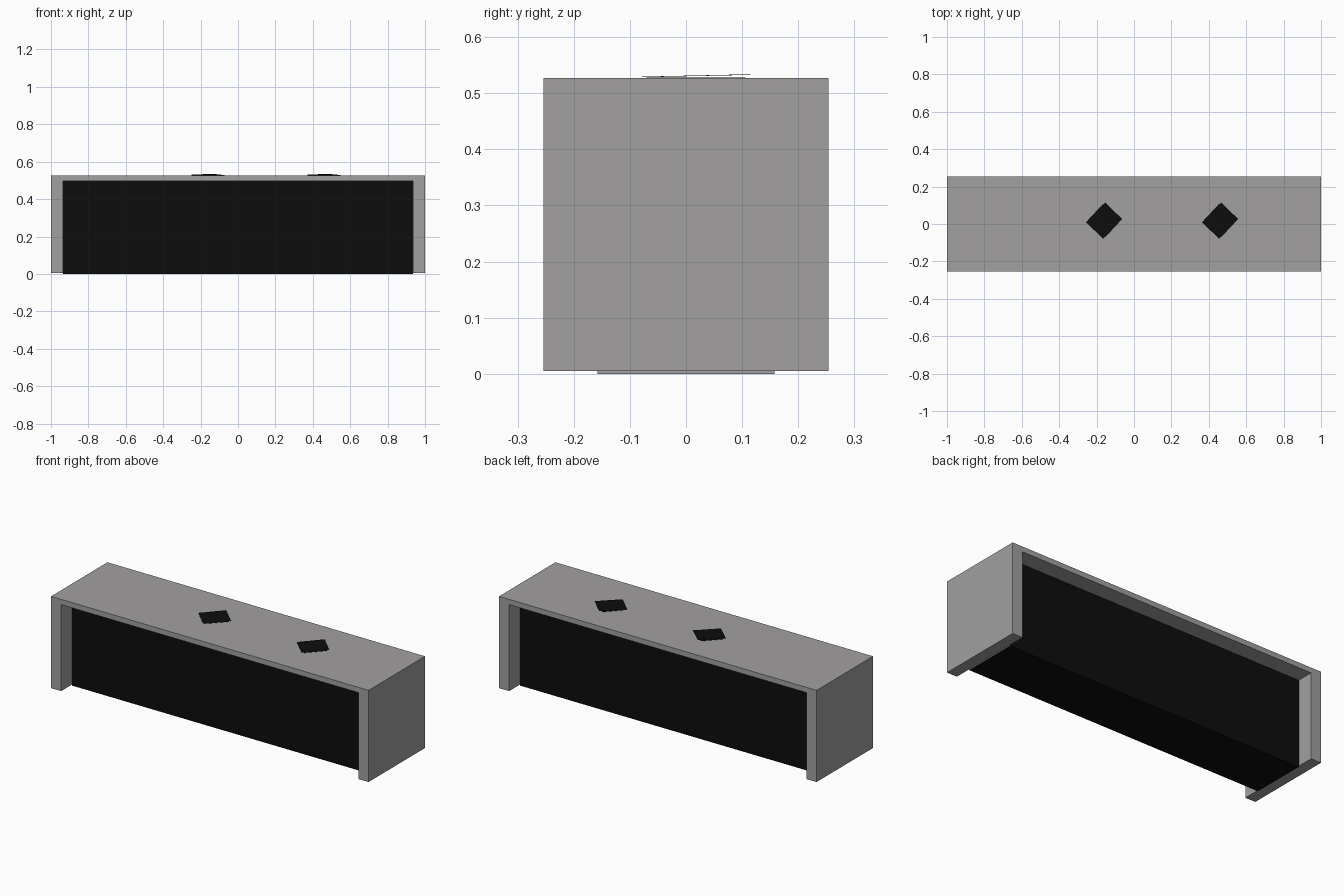
import bpy, math
from mathutils import Matrix, Vector

if "Cube" in bpy.data.objects:
    bpy.data.objects.remove(bpy.data.objects["Cube"])


def material(name, rgb):
    m = bpy.data.materials.new(name)
    m.diffuse_color = (*rgb, 1.0)
    m.use_nodes = True
    m.node_tree.nodes["Principled BSDF"].inputs["Base Color"].default_value = m.diffuse_color
    return m


GREY = material("warm grey", (0.36, 0.35, 0.35))
BLACK = material("black", (0.004, 0.004, 0.004))


def mesh_object(name, verts, faces, mats):
    me = bpy.data.meshes.new(name)
    me.from_pydata(verts, [], faces)
    for m in mats:
        me.materials.append(m)
    ob = bpy.data.objects.new(name, me)
    bpy.context.collection.objects.link(ob)
    return ob


def extrude_profile(name, profile, y0, y1, mats):
    """Extrude an anticlockwise x-z outline (seen from the front) along y."""
    n = len(profile)
    verts = [(x, y, z) for y in (y0, y1) for x, z in profile]
    faces = [tuple(range(n)), tuple(reversed(range(n, 2 * n)))]
    faces += [(i, i + n, (i + 1) % n + n, (i + 1) % n) for i in range(n)]
    return mesh_object(name, verts, faces, mats)


# Outer shell: two side panels and top as one bent slab
shell = [(-1, 0.005), (-0.936, 0.005), (-0.936, 0.497), (0.936, 0.497),
         (0.936, 0.005), (1, 0.005), (1, 0.527), (-1, 0.527)]
extrude_profile("counter_shell", shell, -0.254, 0.254, [GREY])

# Recessed black cabinet with grey ends
core = [(-0.936, 0), (0.936, 0), (0.936, 0.497), (-0.936, 0.497)]
cabinet = extrude_profile("inner_cabinet", core, -0.158, 0.158, [BLACK, GREY])
for p in cabinet.data.polygons:
    p.material_index = 1 if abs(p.normal.x) > 0.9 else 0


# Thin sheets lying at an angle on the top, the upper one slightly lifted
def sheet(name, cx, cy, z, w, d, angle, tilt):
    rot = Matrix.Rotation(tilt, 4, 'X') @ Matrix.Rotation(angle, 4, 'Z')
    verts = []
    for h in (-0.0005, 0.0005):
        for sx, sy in ((-1, -1), (1, -1), (1, 1), (-1, 1)):
            verts.append(Vector((cx, cy, z)) + rot @ Vector((sx * w / 2, sy * d / 2, h)))
    faces = [(3, 2, 1, 0), (4, 5, 6, 7)]
    faces += [(i, (i + 1) % 4, (i + 1) % 4 + 4, i + 4) for i in range(4)]
    mesh_object(name, verts, faces, [BLACK])


for side, cx in (("left", -0.16), ("right", 0.46)):
    sheet(side + "_lower_sheet", cx, 0.018, 0.5278, 0.12, 0.13, math.radians(47), 0)
    sheet(side + "_upper_sheet", cx, 0.018, 0.5312, 0.147, 0.126, math.radians(46), 0.022)
